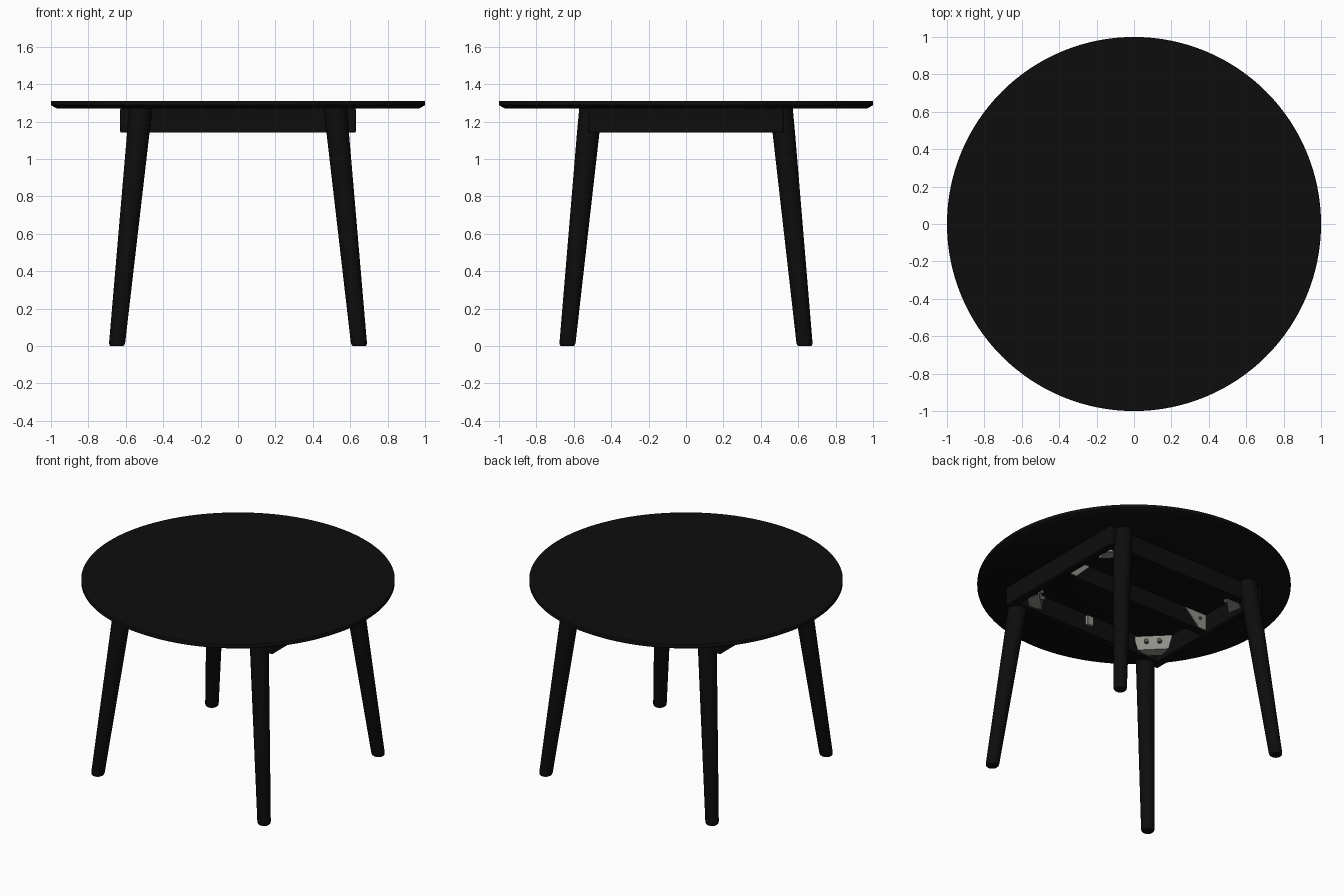
import bpy, bmesh, math
from mathutils import Vector

if "Cube" in bpy.data.objects:
    bpy.data.objects.remove(bpy.data.objects["Cube"])


def material(name, c):
    m = bpy.data.materials.new(name)
    m.diffuse_color = (*c, 1)
    m.use_nodes = True
    m.node_tree.nodes["Principled BSDF"].inputs["Base Color"].default_value = m.diffuse_color
    return m


BLACK = material("black wood", (0.004, 0.004, 0.004))
STEEL = material("grey steel", (0.27, 0.27, 0.25))
BOLT = material("dark steel", (0.09, 0.09, 0.09))


def finish(name, bm, mat, bevel=0.0, smooth=True):
    bmesh.ops.recalc_face_normals(bm, faces=bm.faces)
    me = bpy.data.meshes.new(name)
    bm.to_mesh(me)
    bm.free()
    ob = bpy.data.objects.new(name, me)
    bpy.context.collection.objects.link(ob)
    me.materials.append(mat)
    if bevel:
        b = ob.modifiers.new("bevel", 'BEVEL')
        b.width, b.segments = bevel, 2
    if smooth:
        bpy.ops.object.select_all(action='DESELECT')
        ob.select_set(True)
        bpy.context.view_layer.objects.active = ob
        bpy.ops.object.shade_smooth_by_angle(angle=math.radians(35))
    return ob


def stacked_rings(name, rings, n, mat):
    """rings: (centre, radius) of horizontal circles, capped at both ends"""
    bm = bmesh.new()
    loops = []
    for c, r in rings:
        loops.append([bm.verts.new((c[0] + r * math.cos(2 * math.pi * i / n),
                                    c[1] + r * math.sin(2 * math.pi * i / n), c[2])) for i in range(n)])
    for a, b in zip(loops, loops[1:]):
        for i in range(n):
            j = (i + 1) % n
            bm.faces.new((a[i], a[j], b[j], b[i]))
    bm.faces.new(loops[0])
    bm.faces.new(loops[-1])
    return finish(name, bm, mat)


def box(name, lo, hi, mat, bevel=0.004):
    bm = bmesh.new()
    bmesh.ops.create_cube(bm, size=1)
    for v in bm.verts:
        v.co = [lo[k] + (v.co[k] + 0.5) * (hi[k] - lo[k]) for k in range(3)]
    return finish(name, bm, mat, bevel)


def plate(name, pts, offset, mat):
    """thin slab from a flat outline pushed along offset"""
    bm = bmesh.new()
    a = [bm.verts.new(p) for p in pts]
    b = [bm.verts.new(Vector(p) + Vector(offset)) for p in pts]
    bm.faces.new(a)
    bm.faces.new(b)
    for i in range(len(a)):
        j = (i + 1) % len(a)
        bm.faces.new((a[i], a[j], b[j], b[i]))
    return finish(name, bm, mat, smooth=False)


def bolt(name, pos, direction, r=0.014, depth=0.03):
    bm = bmesh.new()
    bmesh.ops.create_cone(bm, cap_ends=True, segments=12, radius1=r, radius2=r, depth=depth)
    rot = Vector((0, 0, 1)).rotation_difference(Vector(direction)).to_matrix()
    for v in bm.verts:
        v.co = rot @ v.co + Vector(pos)
    return finish(name, bm, BOLT)


# round top with chamfered underside
stacked_rings("table_top", [((0, 0, 1.27), 0.97), ((0, 0, 1.287), 1.0),
                            ((0, 0, 1.307), 1.0), ((0, 0, 1.31), 0.998)], 128, BLACK)

# aprons and centre rail
for s, tag in ((-1, "left"), (1, "right")):
    xs = sorted((s * 0.57, s * 0.63))
    box(tag + "_apron", (xs[0], -0.52, 1.14), (xs[1], 0.52, 1.272), BLACK, 0.008)
for s, tag in ((-1, "front"), (1, "back")):
    ys = sorted((s * 0.45, s * 0.51))
    box(tag + "_apron", (-0.575, ys[0], 1.14), (0.575, ys[1], 1.272), BLACK)
    # small clip that holds the top
    cs = sorted((s * 0.43, s * 0.452))
    box(tag + "_top_clip", (-0.025, cs[0], 1.19), (0.025, cs[1], 1.255), STEEL, 0.002)
box("centre_rail", (-0.575, -0.03, 1.15), (0.575, 0.03, 1.272), BLACK)

# triangular rail plates
for sx in (-1, 1):
    outline = [(sx * x, 0.03, z) for x, z in ((0.57, 1.265), (0.40, 1.265), (0.51, 1.155), (0.57, 1.155))]
    plate("rail_plate", outline, (0, 0.006, 0), STEEL)
    bolt("rail_bolt", (sx * 0.52, 0.035, 1.225), (0, 1, 0), 0.01, 0.02)

for sx in (-1, 1):
    for sy in (-1, 1):
        # splayed tapered leg
        def at(z):
            t = z / 1.27
            return (sx * (0.648 - 0.128 * t), sy * (0.635 - 0.125 * t), z)
        stacked_rings("leg", [(at(0), 0.035), (at(0.005), 0.040), (at(0.015), 0.043),
                              (at(1.14), 0.060), (at(1.272), 0.061)], 32, BLACK)

        # diagonal corner bracket with bottom shelf
        a, b = Vector((sx * 0.555, sy * 0.28, 0)), Vector((sx * 0.38, sy * 0.455, 0))
        n = Vector((sx, sy, 0)).normalized()
        lo, hi = Vector((0, 0, 1.155)), Vector((0, 0, 1.255))
        p, q = a.lerp(b, 0.1), a.lerp(b, 0.9)
        plate("corner_bracket", [a + hi, b + hi, q + lo, p + lo], n * 0.008, STEEL)
        plate("corner_shelf", [p + lo, q + lo, a.lerp(b, 0.7) + n * 0.08 + lo,
                               a.lerp(b, 0.3) + n * 0.08 + lo], (0, 0, 0.006), STEEL)
        for t in (0.33, 0.67):
            bolt("corner_bolt", a.lerp(b, t) + Vector((0, 0, 1.21)) - n * 0.008, n)
